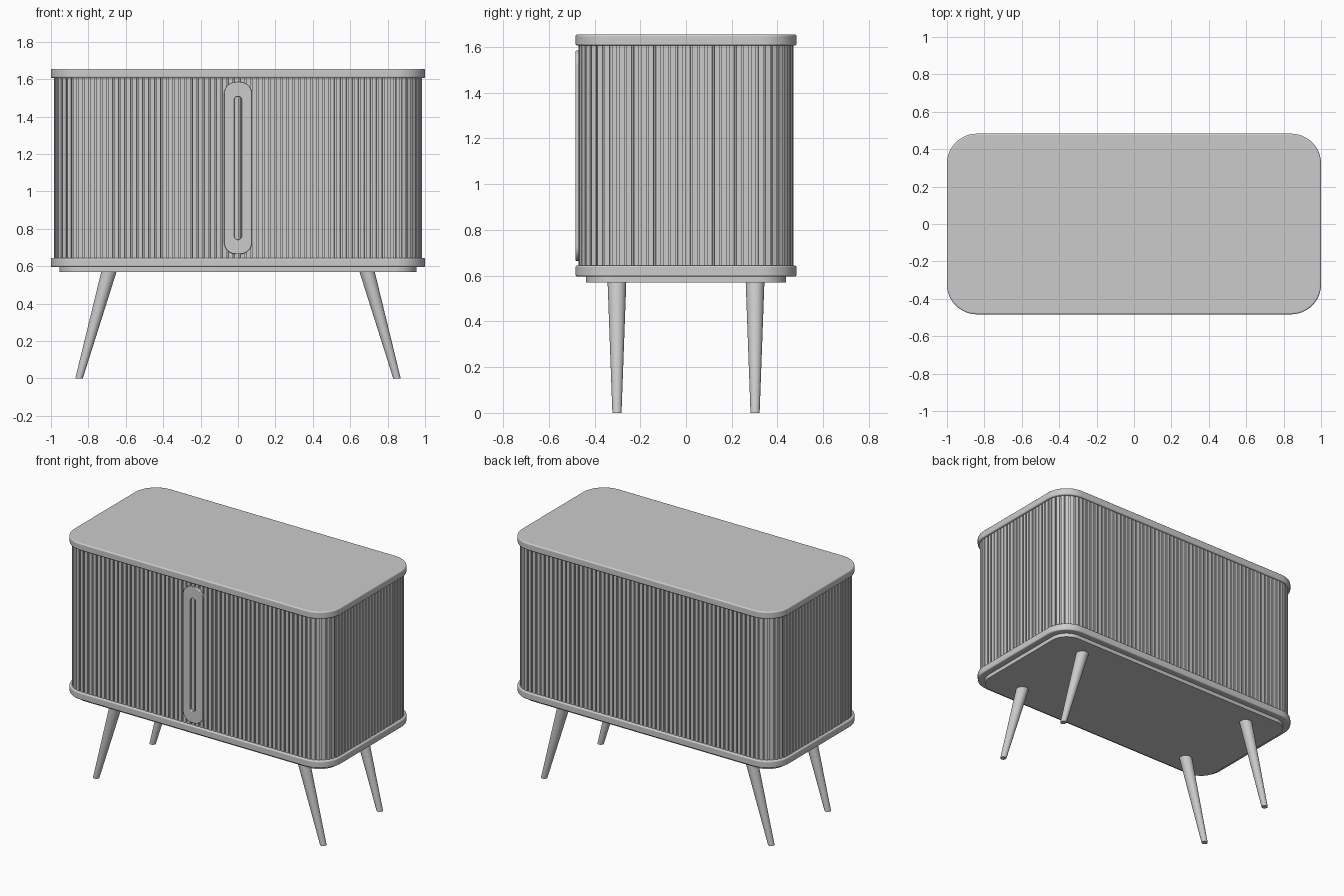
import bpy, bmesh, math
from mathutils import Vector

if "Cube" in bpy.data.objects:
    bpy.data.objects.remove(bpy.data.objects["Cube"])


def rounded_rect(hx, hy, r, seg=12):
    """Counter-clockwise rounded rectangle outline."""
    pts = []
    for k, (sx, sy) in enumerate([(1, 1), (-1, 1), (-1, -1), (1, -1)]):
        for i in range(seg + 1):
            a = math.pi / 2 * (k + i / seg)
            pts.append((sx * (hx - r) + r * math.cos(a), sy * (hy - r) + r * math.sin(a)))
    return pts


def finish(bm, name, bevel=0.0, smooth=True):
    bmesh.ops.recalc_face_normals(bm, faces=bm.faces)
    me = bpy.data.meshes.new(name)
    bm.to_mesh(me)
    bm.free()
    ob = bpy.data.objects.new(name, me)
    bpy.context.collection.objects.link(ob)
    if bevel:
        m = ob.modifiers.new("bevel", 'BEVEL')
        m.width, m.segments = bevel, 3
        m.limit_method, m.angle_limit = 'ANGLE', math.radians(50)
    if smooth:
        bpy.ops.object.select_all(action='DESELECT')
        ob.select_set(True)
        bpy.context.view_layer.objects.active = ob
        bpy.ops.object.shade_smooth_by_angle(angle=math.radians(30))
    return ob


def loft(bm, a, b):
    n = len(a)
    for i in range(n):
        bm.faces.new((a[i], a[(i + 1) % n], b[(i + 1) % n], b[i]))


def prism(name, pts, z0, z1, bevel=0.0, smooth=True):
    bm = bmesh.new()
    lo = [bm.verts.new((x, y, z0)) for x, y in pts]
    hi = [bm.verts.new((x, y, z1)) for x, y in pts]
    loft(bm, lo, hi)
    bm.faces.new(lo)
    bm.faces.new(hi)
    return finish(bm, name, bevel, smooth)


def perimeter_point(hx, hy, r, s):
    """Point and outward normal at distance s along a rounded rectangle."""
    arc = math.pi * r / 2
    runs = [2 * (hy - r), 2 * (hx - r)] * 2
    centres = [(1, 1), (-1, 1), (-1, -1), (1, -1)]
    for k in range(4):
        n = Vector((math.cos(k * math.pi / 2), math.sin(k * math.pi / 2)))
        t = Vector((-n.y, n.x))
        c = Vector((centres[k][0] * (hx - r), centres[k][1] * (hy - r)))
        if s <= runs[k]:
            return c + n * r - t * (runs[k] - s), n
        s -= runs[k]
        if s <= arc:
            a = s / r
            d = n * math.cos(a) + t * math.sin(a)
            return c + d * r, d
        s -= arc
    return perimeter_point(hx, hy, r, 0)


# Top and bottom slabs and recessed base plate
prism("top_slab", rounded_rect(1.0, 0.483, 0.16), 1.606, 1.655, 0.008)
prism("bottom_slab", rounded_rect(1.0, 0.483, 0.16), 0.596, 0.645, 0.008)
prism("base_plate", rounded_rect(0.955, 0.438, 0.12), 0.57, 0.60)

# Slatted cabinet body: one outline with rectangular grooves all the way round
HX, HY, R = 0.985, 0.47, 0.146
total = 4 * (HX + HY - 2 * R) + 2 * math.pi * R
count = round(total / 0.032)
pitch = total / count
outline = []
for i in range(count):
    for f, depth in ((0.0, 0), (0.70, 0), (0.72, 0.009), (0.98, 0.009)):
        p, n = perimeter_point(HX, HY, R, (i + f) * pitch)
        q = p - n * depth
        outline.append((q.x, q.y))
prism("slatted_body", outline, 0.64, 1.61, smooth=False)

# Door handle: upright rounded frame with a slot
bm = bmesh.new()
zc = 1.125
rings = []
for y in (-0.483, -0.462):
    for hx, hz, r in ((0.075, 0.46, 0.065), (0.019, 0.383, 0.0185)):
        rings.append([bm.verts.new((x, y, z + zc)) for x, z in rounded_rect(hx, hz, r)])
fo, fi, bo, bi = rings
for a, b in ((fo, fi), (bo, bi), (fo, bo), (fi, bi)):
    loft(bm, a, b)
finish(bm, "door_handle", 0.004)

# Four tapered, outward-slanting legs cut level at both ends
for sx, xn in ((-1, "left"), (1, "right")):
    for sy, yn in ((-1, "front"), (1, "back")):
        bm = bmesh.new()
        loops = []
        for cx, r, z in ((0.85, 0.02, 0.0), (0.689, 0.041, 0.575)):
            loops.append([bm.verts.new((sx * cx + r * math.cos(a), sy * 0.302 + r * math.sin(a), z))
                          for a in (2 * math.pi * i / 32 for i in range(32))])
        loft(bm, *loops)
        for l in loops:
            bm.faces.new(l)
        finish(bm, f"{yn}_{xn}_leg")
